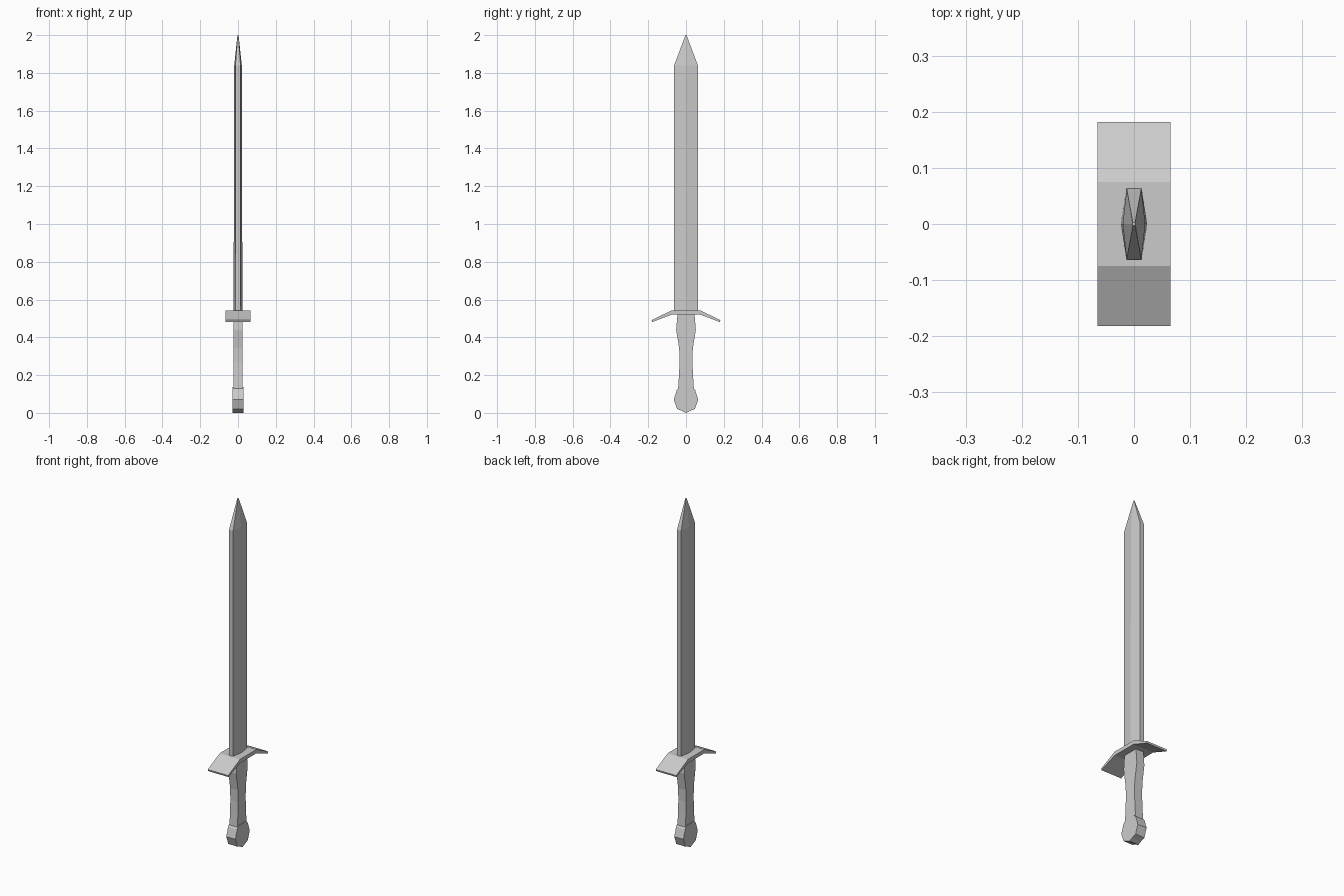
import bpy

if "Cube" in bpy.data.objects:
    bpy.data.objects.remove(bpy.data.objects["Cube"])


def add_object(name, verts, faces):
    mesh = bpy.data.meshes.new(name)
    mesh.from_pydata(verts, [], faces)
    mesh.update()
    obj = bpy.data.objects.new(name, mesh)
    bpy.context.collection.objects.link(obj)
    return obj


def loft(name, rings):
    """Skin equal-sized closed rings and cap both ends."""
    n = len(rings[0])
    verts = [p for ring in rings for p in ring]
    faces = [(r * n + i, r * n + (i + 1) % n,
              (r + 1) * n + (i + 1) % n, (r + 1) * n + i)
             for r in range(len(rings) - 1) for i in range(n)]
    faces.append(tuple(reversed(range(n))))
    faces.append(tuple(range(len(verts) - n, len(verts))))
    return add_object(name, verts, faces)


def hexagon(z, half_width, edge, ridge):
    return [(ridge, 0, z), (edge, half_width, z), (-edge, half_width, z),
            (-ridge, 0, z), (-edge, -half_width, z), (edge, -half_width, z)]


def rectangle(z, hy, hx):
    return [(hx, -hy, z), (hx, hy, z), (-hx, hy, z), (-hx, -hy, z)]


def slab(name, outline, hx):
    """Extrude a counter-clockwise y-z outline along x."""
    return loft(name, [[(x, y, z) for y, z in outline] for x in (-hx, hx)])


# Blade: ridged, blunt-edged hexagonal section with a pointed end
loft("blade", [hexagon(0.53, 0.064, 0.0134, 0.0235),
               hexagon(1.84, 0.063, 0.013, 0.02),
               hexagon(2.0, 0.003, 0.002, 0.003)])

# Guard: flat centre with drooping, tapering wings
half = [(0.075, 0.543), (0.182, 0.491), (0.179, 0.481), (0.073, 0.521)]
guard = half[::-1] + [(-y, z) for y, z in half]
slab("guard", guard, 0.065)

# Grip: waisted bar of constant thickness
grip = [(0.125, 0.042), (0.2, 0.037), (0.27, 0.034), (0.34, 0.036),
        (0.44, 0.052), (0.525, 0.045)]
loft("grip", [rectangle(z, hy, 0.025) for z, hy in grip])

# Pommel: faceted disc
side = [(0.022, 0.0 + 0.011), (0.047, 0.021), (0.065, 0.07),
        (0.049, 0.12), (0.036, 0.136)]
pommel = [(0, 0)] + side + [(-y, z) for y, z in reversed(side)]
slab("pommel", pommel, 0.029)
